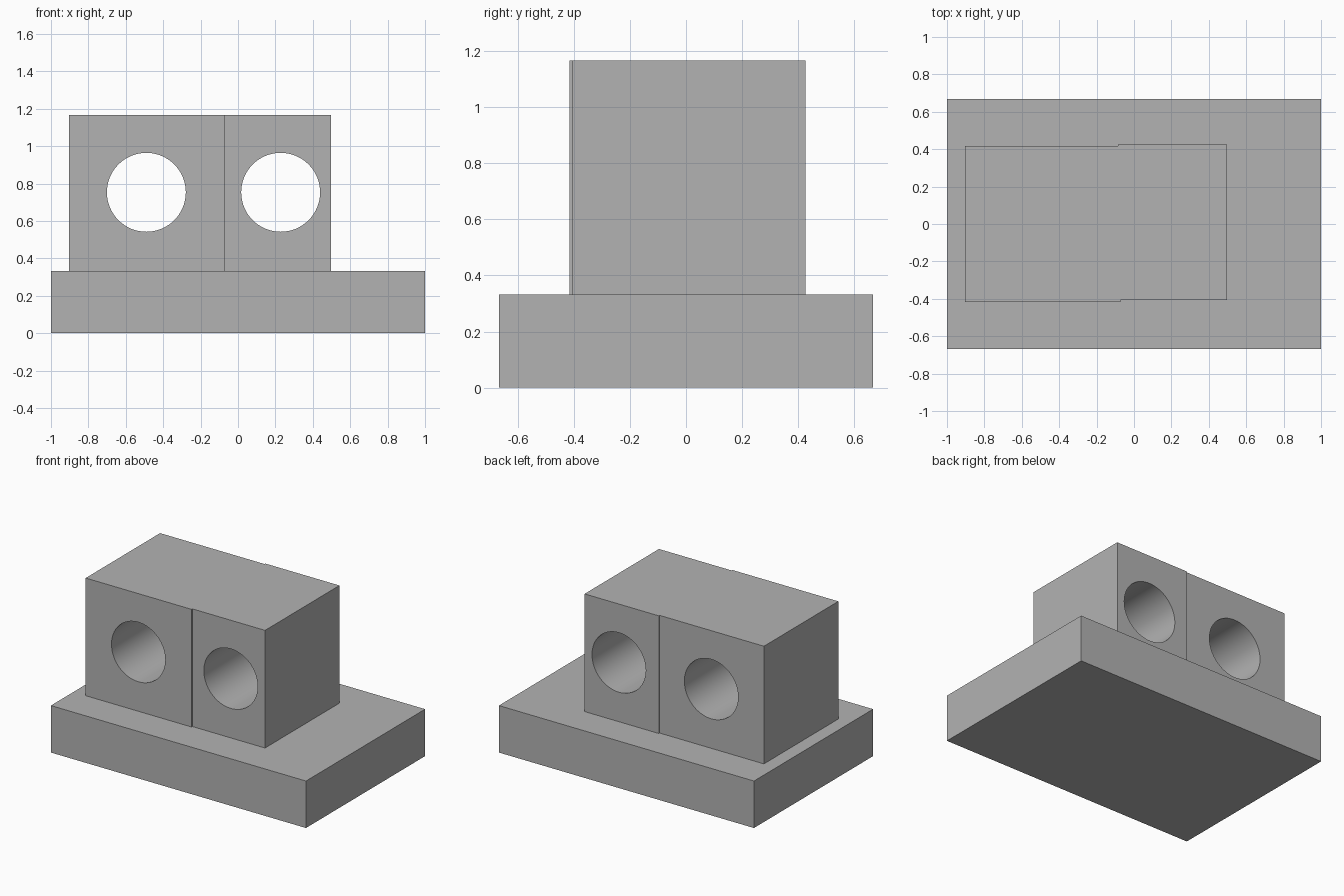
import bpy
import bmesh
import math

cube = bpy.data.objects.get("Cube")
if cube:
    bpy.data.objects.remove(cube, do_unlink=True)

GREY = (0.45, 0.45, 0.45, 1.0)
grey = bpy.data.materials.new("plain grey")
grey.use_nodes = True
grey.diffuse_color = GREY
grey.node_tree.nodes["Principled BSDF"].inputs["Base Color"].default_value = GREY


def extrude_footprint(name, outline, bottom, top):
    """Make a solid by raising a flat outline from bottom to top."""
    bm = bmesh.new()
    face = bm.faces.new([bm.verts.new((x, y, bottom)) for x, y in outline])
    raised = bmesh.ops.extrude_face_region(bm, geom=[face], use_keep_orig=True)
    verts = [g for g in raised["geom"] if isinstance(g, bmesh.types.BMVert)]
    bmesh.ops.translate(bm, verts=verts, vec=(0, 0, top - bottom))
    bmesh.ops.recalc_face_normals(bm, faces=bm.faces)
    mesh = bpy.data.meshes.new(name)
    bm.to_mesh(mesh)
    bm.free()
    obj = bpy.data.objects.new(name, mesh)
    bpy.context.collection.objects.link(obj)
    mesh.materials.append(grey)
    return obj


def bore(target, x, z, radius):
    """Cut a round hole through the target from front to back."""
    bpy.ops.mesh.primitive_cylinder_add(
        vertices=64, radius=radius, depth=2, location=(x, 0, z),
        rotation=(math.pi / 2, 0, 0))
    cutter = bpy.context.object
    cutter.data.materials.append(grey)
    cut = target.modifiers.new("bore", "BOOLEAN")
    cut.operation = "DIFFERENCE"
    cut.solver = "EXACT"
    cut.object = cutter
    bpy.context.view_layer.objects.active = target
    bpy.ops.object.modifier_apply(modifier=cut.name)
    bpy.data.objects.remove(cutter, do_unlink=True)


# Base slab
TOP = 0.333
extrude_footprint(
    "base_slab", [(-1, -0.667), (1, -0.667), (1, 0.667), (-1, 0.667)], 0, TOP)

# Two joined blocks, the second set slightly further back
blocks = extrude_footprint("bored_blocks", [
    (-0.903, -0.416), (-0.073, -0.416), (-0.073, -0.407), (0.497, -0.407),
    (0.497, 0.426), (-0.085, 0.426), (-0.085, 0.417), (-0.903, 0.417)],
    TOP, 1.167)

# Through holes
for hole_x in (-0.49, 0.228):
    bore(blocks, hole_x, 0.753, 0.211)

# Smooth bores with sharp block edges
bpy.ops.object.select_all(action="DESELECT")
blocks.select_set(True)
bpy.context.view_layer.objects.active = blocks
bpy.ops.object.shade_smooth_by_angle(angle=math.radians(30))
